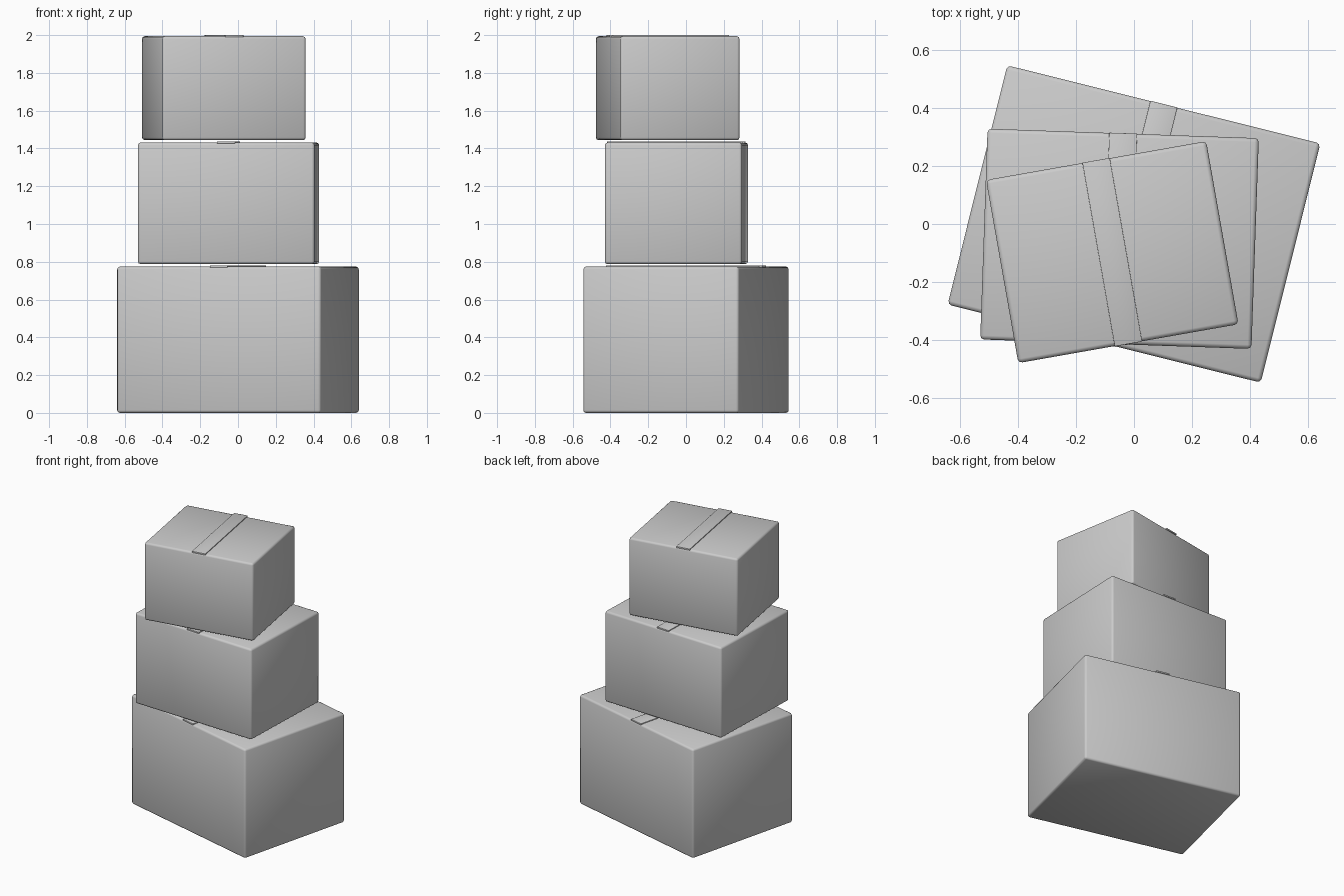
import bpy
from math import radians

if "Cube" in bpy.data.objects:
    bpy.data.objects.remove(bpy.data.objects["Cube"])


def block(name, size, centre, angle, bevel):
    # rounded cuboid turned about the vertical axis
    bpy.ops.mesh.primitive_cube_add(size=1, location=centre)
    ob = bpy.context.object
    ob.name = name
    ob.scale = size
    bpy.ops.object.transform_apply(location=False, rotation=False, scale=True)
    ob.rotation_euler.z = radians(angle)
    mod = ob.modifiers.new("rounded_edges", 'BEVEL')
    mod.width = bevel
    mod.segments = 2
    bpy.ops.object.shade_smooth()
    return ob


def carton(name, centre, size, bottom, top, angle):
    # cardboard body with a flat tape strip along the lid seam
    x, y = centre
    w, d = size
    block(name + "_box", (w, d, top - bottom), (x, y, (top + bottom) / 2), angle, 0.014)
    block(name + "_tape", (0.096, d + 0.002, 0.01), (x, y, top + 0.001), angle, 0.001)


carton("bottom", (0.0, 0.0), (1.113, 0.85), 0.0, 0.774, -14.0)
carton("middle", (-0.05, -0.051), (0.936, 0.727), 0.788, 1.431, -2.0)
carton("top", (-0.075, -0.097), (0.771, 0.641), 1.444, 1.994, 10.0)
